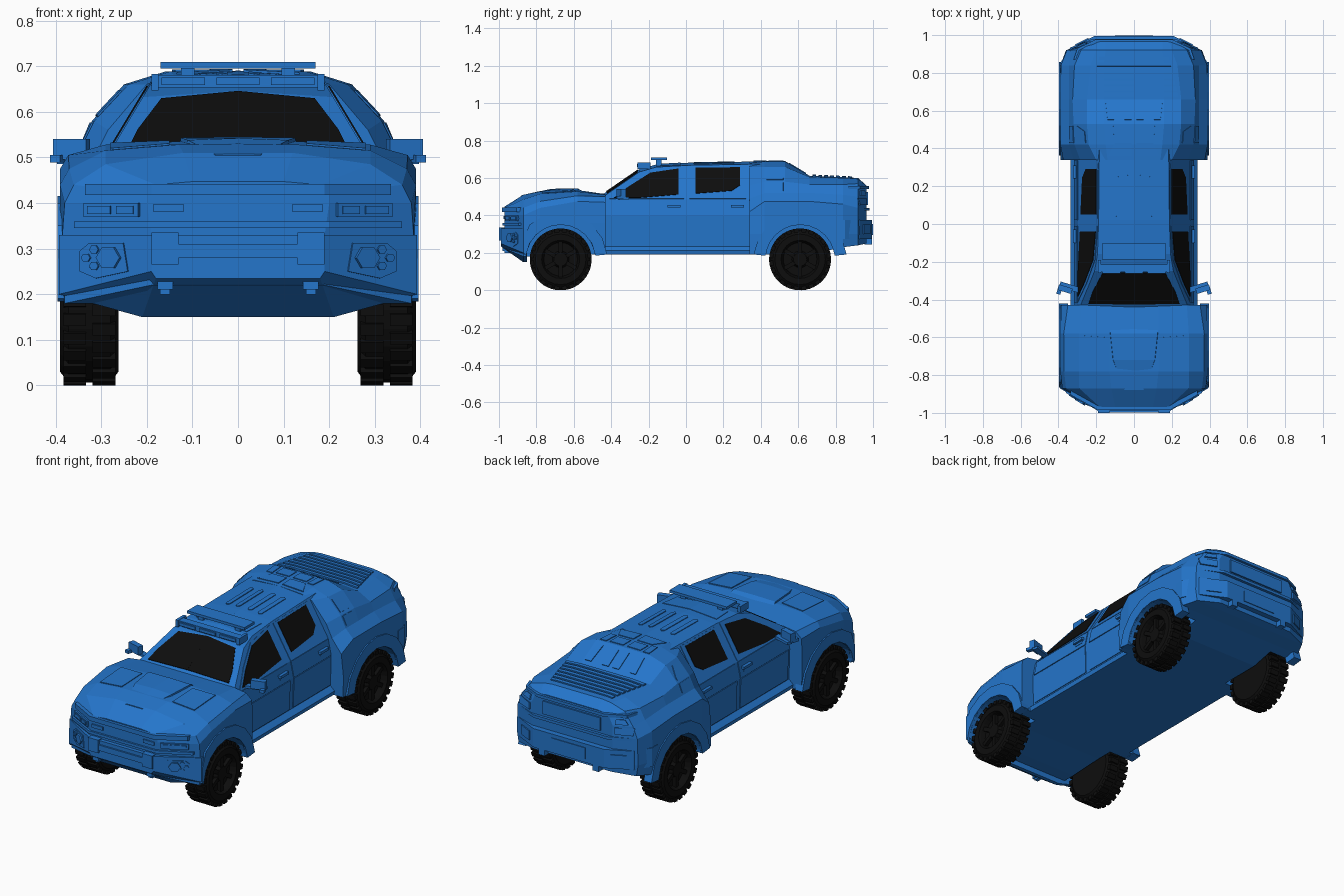
import bpy, bmesh, math
from mathutils import Vector, Matrix
from mathutils.bvhtree import BVHTree

if "Cube" in bpy.data.objects:
    bpy.data.objects.remove(bpy.data.objects["Cube"])


def material(name, rgb):
    m = bpy.data.materials.new(name)
    m.use_nodes = True
    m.diffuse_color = (*rgb, 1)
    m.node_tree.nodes["Principled BSDF"].inputs["Base Color"].default_value = (*rgb, 1)
    return m


BLUE = material("body_blue", (0.018, 0.18, 0.6))
BLACK = material("tire_and_glass_black", (0.004, 0.004, 0.004))


def add(name, bm, mat=BLUE):
    bmesh.ops.recalc_face_normals(bm, faces=bm.faces)
    me = bpy.data.meshes.new(name)
    bm.to_mesh(me)
    bm.free()
    me.materials.append(mat)
    ob = bpy.data.objects.new(name, me)
    bpy.context.collection.objects.link(ob)
    return ob


def rings(bm, loops):
    """Skin equal-length closed loops and cap both ends."""
    vs = [[bm.verts.new(p) for p in loop] for loop in loops]
    n = len(vs[0])
    for a, b in zip(vs, vs[1:]):
        for i in range(n):
            bm.faces.new((a[i], a[(i + 1) % n], b[(i + 1) % n], b[i]))
    bm.faces.new(vs[0])
    bm.faces.new(vs[-1])


def mirrored(half):
    return list(half) + [(-a, b) for a, b in reversed(half) if a > 0]


def loft(name, sections):
    """Sections are (y, half outline in x and z, bottom to top)."""
    bm = bmesh.new()
    rings(bm, [[(x, y, z) for x, z in mirrored(h)] for y, h in sections])
    return add(name, bm)


def slab(name, half, z0, z1):
    """Horizontal slab from a half plan outline."""
    bm = bmesh.new()
    rings(bm, [[(x, y, z) for x, y in mirrored(half)] for z in (z0, z1)])
    return add(name, bm)


def box(name, pos, size, turn=0, both=False, mat=BLUE):
    for s in (1, -1) if both else (1,):
        bm = bmesh.new()
        m = Matrix.Translation((pos[0] * s, pos[1], pos[2])) @ Matrix.Rotation(turn * s, 4, 'Z')
        bmesh.ops.create_cube(bm, size=1, matrix=m @ Matrix.Diagonal((*size, 1)))
        add(name + ("_left" if s > 0 else "_right") * both, bm, mat)


# Cabin shell
def cabin_side(z):
    return 0.288 - (z - 0.5) * 0.6


cabin = loft("cabin", [
    (y, [(.33, .19), (.335, .212), (.31, .235), (.315, .40), (.297, .485), (cabin_side(t), t), (0, t + .014)])
    for y, t in [(-.45, .495), (-.25, .632), (-.16, .658), (.02, .668), (.42, .675)]])

# Front body with hood and fenders
front = loft("front_body", [
    (-.97, [(.19, .22), (.19, .33), (.20, .40), (.20, .42), (.18, .44), (.1, .447), (0, .447)]),
    (-.87, [(.38, .18), (.385, .33), (.38, .40), (.36, .44), (.29, .485), (.12, .51), (0, .51)]),
    (-.78, [(.388, .18), (.39, .33), (.39, .44), (.37, .475), (.29, .515), (.13, .528), (0, .53)]),
    (-.58, [(.388, .19), (.39, .36), (.39, .475), (.372, .505), (.29, .528), (.13, .535), (0, .535)]),
    (-.43, [(.385, .19), (.388, .36), (.385, .47), (.35, .50), (.28, .51), (.13, .512), (0, .514)])])

# Rear body with canopy
rear = loft("rear_body", [
    (.34, [(.385, .19), (.388, .3), (.375, .42), (.32, .49), (.285, .56), (.20, .66), (.14, .68), (0, .688)]),
    (.42, [(.388, .19), (.39, .3), (.39, .475), (.345, .52), (.315, .58), (.24, .66), (.15, .688), (0, .69)]),
    (.53, [(.388, .19), (.39, .3), (.39, .475), (.345, .52), (.32, .58), (.25, .66), (.16, .688), (0, .69)]),
    (.66, [(.388, .19), (.39, .3), (.39, .475), (.345, .52), (.325, .565), (.25, .605), (.16, .612), (0, .612)]),
    (.84, [(.388, .23), (.39, .3), (.387, .46), (.345, .51), (.315, .565), (.23, .60), (.16, .604), (0, .604)]),
    (.92, [(.35, .24), (.36, .3), (.355, .44), (.33, .5), (.28, .57), (.2, .594), (.15, .6), (0, .6)]),
    (.965, [(.23, .25), (.24, .3), (.24, .44), (.24, .5), (.22, .54), (.19, .555), (.15, .56), (0, .56)])])

# Wheel wells
AXLES = ((-.67, front, "front"), (.61, rear, "rear"))
for y, shell, tag in AXLES:
    for s in (1, -1):
        bm = bmesh.new()
        m = Matrix.Translation((s * .36, y, .165)) @ Matrix.Rotation(math.pi / 2, 4, 'Y')
        bmesh.ops.create_cone(bm, cap_ends=True, segments=24, radius1=.185, radius2=.185, depth=.22, matrix=m)
        cutter = add("well_cutter", bm)
        cutter.hide_render = True
        mod = shell.modifiers.new("well", 'BOOLEAN')
        mod.operation, mod.solver, mod.object = 'DIFFERENCE', 'EXACT', cutter
        bpy.context.view_layer.objects.active = shell
        bpy.ops.object.modifier_apply(modifier=mod.name)
        bpy.data.objects.remove(cutter)

# Front and rear bumpers
bumper = loft("front_bumper", [
    (-.99, [(.18, .235), (.19, .25), (.19, .33), (0, .33)]),
    (-.87, [(.21, .15), (.392, .20), (.392, .33), (0, .33)]),
    (-.85, [(.21, .15), (.392, .20), (.392, .33), (0, .33)])])
back_bumper = slab("rear_bumper", [(.21, .995), (.34, .93), (.392, .85), (.392, .80)], .275, .375)

# Surface used to seat the thin plates
verts, polys = [], []
for ob in (cabin, front, rear, bumper, back_bumper):
    base = len(verts)
    verts += [v.co.copy() for v in ob.data.vertices]
    polys += [[base + i for i in p.vertices] for p in ob.data.polygons]
SURFACE = BVHTree.FromPolygons(verts, polys)
CAST = {"side": lambda a, b: ((2, a, b), (-1, 0, 0)), "front": lambda a, b: ((a, -2, b), (0, 1, 0)),
        "back": lambda a, b: ((a, 2, b), (0, -1, 0)), "top": lambda a, b: ((a, b, 2), (0, 0, -1))}


def plate(name, view, pts, mat=BLUE, both=True, rise=.004):
    """Thin plate seated on the body surface."""
    hits = [SURFACE.ray_cast(*map(Vector, CAST[view](a, b))) for a, b in pts]
    hits = [h for h in hits if h[0] is not None]
    for s in (1, -1) if both else (1,):
        flip = Vector((s, 1, 1))
        bm = bmesh.new()
        rings(bm, [[(p + n * k) * flip for p, n, _, _ in hits] for k in (-.003, rise)])
        add(name + ("_left" if s > 0 else "_right") * both, bm, mat)


def rect(a0, a1, b0, b1):
    return [(a0, b0), (a1, b0), (a1, b1), (a0, b1)]


# Glass and window frames
plate("windshield", "top", [(0, -.425), (.24, -.42), (.22, -.36), (.168, -.262), (0, -.255)], BLACK)
front_glass = [(-.385, .492), (-.31, .55), (-.19, .626), (-.04, .648), (-.04, .51), (-.25, .492)]
rear_glass = [(.05, .515), (.05, .652), (.29, .655), (.29, .56), (.245, .53)]
plate("front_window", "side", front_glass, BLACK, rise=.006)
plate("rear_window", "side", rear_glass, BLACK, rise=.006)
plate("front_window_frame", "side", [(-.41, .488), (-.31, .566), (-.19, .638), (-.01, .66), (-.01, .488)], rise=.003)
plate("rear_window_frame", "side", [(.02, .488), (.02, .66), (.32, .665), (.32, .488)], rise=.003)

# Doors and handles
for tag, y0, y1 in (("front", -.415, -.01), ("rear", .02, .335)):
    plate(tag + "_door_lower", "side", rect(y0, y1, .24, .398))
    plate(tag + "_door_upper", "side", rect(y0, y1, .402, .483))
for tag, y in (("front", -.065), ("rear", .275)):
    box(tag + "_door_handle", (.314, y, .448), (.02, .07, .014), both=True)
    plate(tag + "_handle_recess", "side", rect(y - .025, y + .025, .425, .442), rise=.006)

# Wheel arch flares
for y, shell, tag in AXLES:
    for s in (1, -1):
        def arc(r, lift):
            angles = [math.radians(a) for a in range(6, 175, 21)]
            return [(max(y + r * math.cos(a), -.865), .165 + (r + lift) * math.sin(a)) for a in angles]
        outline = arc(.25, 0) + arc(.187, 0)[::-1]
        bm = bmesh.new()
        rings(bm, [[(s * x, a, b) for a, b in outline] for x in (.35, .396)])
        add(tag + "_arch_flare", bm)

# Hood panels
loft("hood_bulge", [(-.88, [(.055, .47), (.05, .507), (0, .508)]), (-.72, [(.115, .51), (.11, .538), (0, .542)]),
                    (-.58, [(.13, .51), (.125, .543), (0, .545)]), (-.55, [(.13, .51), (.13, .525), (0, .528)])])
plate("hood_side_panel", "top", [(.15, -.60), (.28, -.59), (.28, -.77), (.15, -.77)])

# Grille, headlights and bumper fittings
slab("grille_ridge", [(.19, -.985), (.335, -.905), (.335, -.87)], .418, .442)
slab("grille_lower_ridge", [(.2, -.98), (.36, -.895), (.36, -.86)], .345, .36)
plate("headlight", "front", rect(.215, .335, .37, .40), rise=.008)
plate("headlight_lens_outer", "front", rect(.275, .325, .376, .394), rise=.012)
plate("headlight_lens_inner", "front", rect(.225, .262, .376, .394), rise=.012)
plate("grille_slot", "front", rect(.12, .185, .38, .398), rise=.007)
box("bumper_guard_post", (.16, -.985, .30), (.06, .03, .07), both=True)
box("bumper_guard_bar", (0, -.985, .295), (.27, .028, .03))
box("front_tow_hook", (.16, -.965, .235), (.034, .03, .05), both=True)
box("front_tow_hook_tip", (.16, -.955, .212), (.022, .03, .025), both=True)
plate("fog_light_bezel", "front", [(.24, .25), (.25, .312), (.325, .312), (.345, .295), (.345, .25), (.31, .235)])


def disc(name, x, z, r, rise):
    plate(name, "front", [(x + r * math.cos(i * math.pi / 3), z + r * math.sin(i * math.pi / 3))
                          for i in range(6)], rise=rise)


disc("fog_light", .28, .28, .026, .012)
for i, (x, z) in enumerate([(.312, .298), (.33, .28), (.312, .262)]):
    disc("small_lamp_%d" % i, x, z, .01, .009)

# Roof ribs, visor lamps and light bar
for x in (.035, .095):
    plate("roof_rib", "top", [(x - .012, .05), (x, .04), (x + .012, .05), (x + .012, .25), (x, .26), (x - .012, .25)])
plate("roof_front_panel", "top", [(0, -.14), (.15, -.14), (.16, -.03), (0, -.03)], rise=.003)
box("visor_bar", (0, -.235, .667), (.37, .04, .028))
for x in (-.12, 0, .12):
    box("visor_lamp", (x, -.256, .667), (.095, .012, .016))
box("visor_end", (.182, -.225, .665), (.016, .07, .036), both=True)
box("roof_light_bar", (0, -.145, .702), (.34, .085, .014))
box("light_bar_post", (.11, -.145, .682), (.03, .03, .035), both=True)

# Side mirrors
box("mirror_arm", (.34, -.335, .492), (.11, .03, .014), .3, True)
box("mirror_housing", (.365, -.345, .518), (.075, .03, .045), .3, True)
box("mirror_tip", (.396, -.355, .497), (.022, .035, .016), .3, True)

# Canopy louvers and panels
for i in range(7):
    y = .675 + i * .032
    w = .235 - i * .008
    plate("canopy_louver_%d" % i, "top", [(0, y), (.155, y), (w, y), (w - .004, y + .02), (.15, y + .02), (0, y + .02)], rise=.007)
plate("canopy_slope_panel", "top", rect(.012, .05, .55, .64))
plate("canopy_mid_panel", "top", rect(.012, .09, .45, .515))
plate("canopy_front_panel", "top", [(.012, .43), (.10, .43), (.135, .36), (.012, .36)])
plate("canopy_strip_slope", "top", [(.105, .55), (.14, .55), (.15, .64), (.115, .64)])
plate("canopy_strip", "top", [(.105, .44), (.138, .44), (.145, .52), (.11, .52)])
plate("quarter_panel_upper", "side", [(.43, .59), (.43, .645), (.49, .645), (.52, .60), (.52, .59)])
plate("quarter_panel_lower", "side", [(.43, .53), (.43, .575), (.52, .575), (.52, .53)])

# Tailgate, tail lamps and rear fittings
slab("tailgate_lip", [(.2, .978), (.3, .93), (.32, .87)], .54, .556)
slab("tailgate_ridge", [(.22, .98), (.34, .925), (.35, .87)], .425, .44)
plate("tailgate_panel", "back", rect(-.17, .17, .455, .525), both=False, rise=.008)
plate("tail_lamp", "back", rect(.25, .335, .455, .49), rise=.009)
plate("tail_lamp_upper", "back", [(.25, .505), (.31, .505), (.29, .53), (.25, .53)], rise=.008)
plate("rear_bumper_panel", "back", rect(-.1, .1, .295, .355), both=False)
plate("rear_fog_light", "back", rect(.24, .31, .30, .35), rise=.006)
box("rear_tow_hook", (.16, .975, .27), (.035, .04, .05), both=True)

# Wheels with tread blocks and spoked rims
bm = bmesh.new()
profile = [(-.064, .10), (-.064, .135), (-.046, .158), (.046, .158), (.064, .135), (.064, .102),
           (.054, .097), (.03, .09), (.03, .045), (.05, .036), (.05, .02)]
N = 24
rings(bm, [[(x, r * math.cos(2 * math.pi * i / N), r * math.sin(2 * math.pi * i / N)) for i in range(N)]
           for x, r in profile])
for i in range(N):
    for x, shift in ((-.032, 0), (.032, .5)):
        turn = Matrix.Rotation((i + shift) * 2 * math.pi / N, 4, 'X')
        bmesh.ops.create_cube(bm, size=1, matrix=turn @ Matrix.Translation((x, 0, .155)) @ Matrix.Diagonal((.05, .026, .02, 1)))
for i in range(6):
    turn = Matrix.Rotation(i * math.pi / 3, 4, 'X')
    bmesh.ops.create_cube(bm, size=1, matrix=turn @ Matrix.Translation((.037, 0, .065)) @ Matrix.Diagonal((.022, .022, .065, 1)))
wheel = add("front_left_wheel", bm, BLACK)
wheel.location = (.326, -.67, .165)
for name, x, y in (("front_right_wheel", -.326, -.67), ("rear_left_wheel", .326, .61), ("rear_right_wheel", -.326, .61)):
    ob = bpy.data.objects.new(name, wheel.data)
    ob.location = (x, y, .165)
    ob.rotation_euler.z = math.pi if x < 0 else 0
    bpy.context.collection.objects.link(ob)
